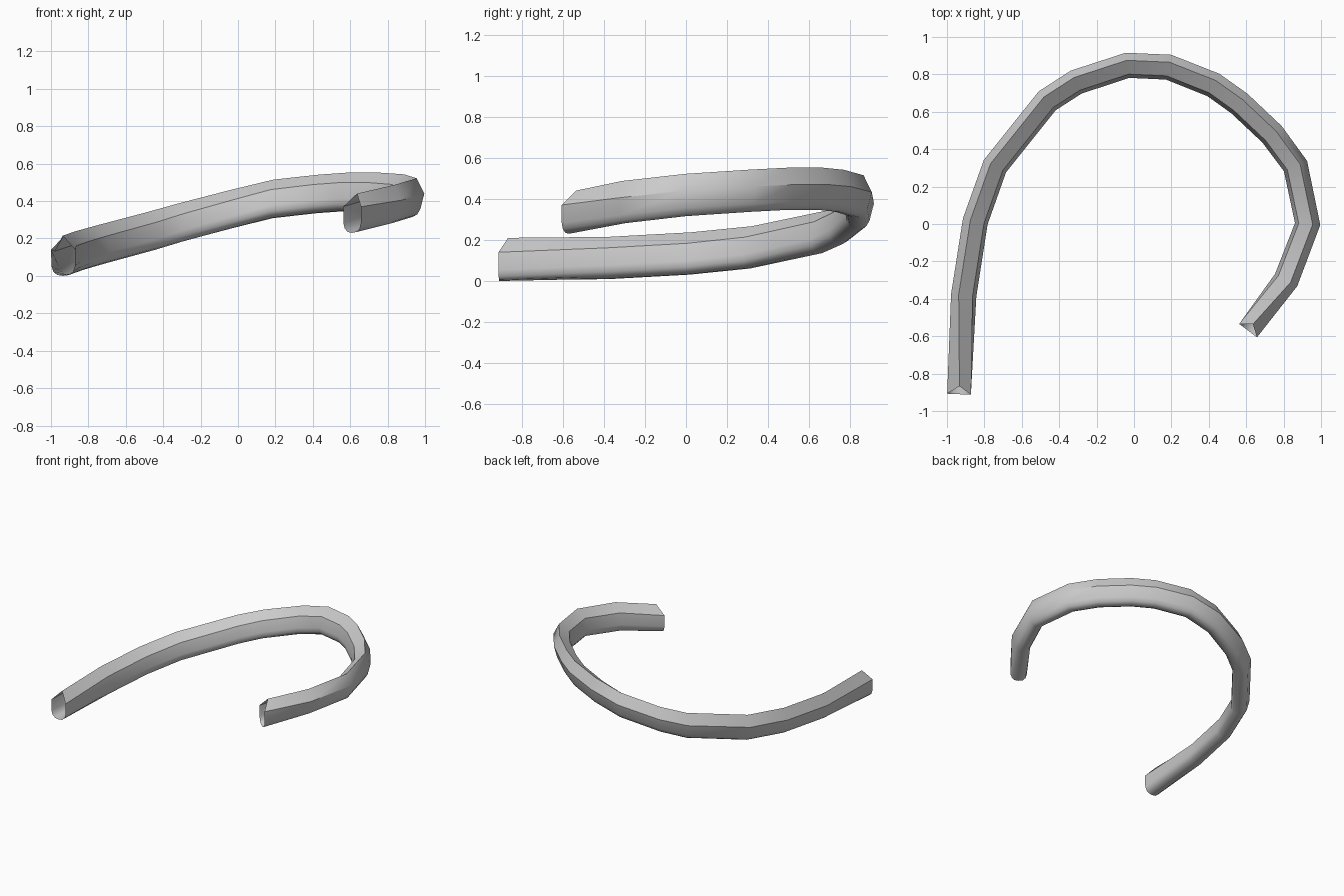
import bpy, bmesh, math
from mathutils import Vector

if "Cube" in bpy.data.objects:
    bpy.data.objects.remove(bpy.data.objects["Cube"])

# Path stations: x, y, height of the underside
path = [(-.935, -.91, 0), (-.912, -.38, .008), (-.85, .015, .03), (-.745, .31, .06),
        (-.465, .66, .135), (-.31, .76, .18), (-.035, .85, .253), (.185, .84, .308),
        (.425, .745, .335), (.565, .645, .345), (.74, .48, .345), (.865, .31, .336),
        (.93, 0, .315), (.815, -.30, .28), (.61, -.57, .23)]

# Half of the cross-section: round bottom, upright side, pointed ridge
half = [(.032, .005), (.053, .023), (.063, .053), (.064, .14)]
profile = [(0, 0)] + half + [(0, .21)] + [(-u, v) for u, v in reversed(half)]
RIDGE, MID = 5, .105

bm = bmesh.new()
rings = []
n = len(path)
pts = [Vector((x, y, 0)) for x, y, z in path]
for i, (x, y, z) in enumerate(path):
    a = (pts[i] - pts[max(i - 1, 0)]).normalized()
    b = (pts[min(i + 1, n - 1)] - pts[i]).normalized()
    tangent = (a + b).normalized()
    inward = Vector((tangent.y, -tangent.x, 0))
    end = i in (0, n - 1)
    # The band leans outwards between its two upright ends
    roll = 0 if end else math.radians(14)
    width = 1 if i == 0 else .93
    c, s = math.cos(roll), math.sin(roll)
    ring = []
    for k, (u, v) in enumerate(profile):
        u, v = u * width, v - MID
        p = Vector((x, y, z + MID)) + inward * (u * c - v * s)
        p.z += u * s + v * c
        if end and k == RIDGE:  # ridge is cut back at both open ends
            p += tangent * (.043 if i == 0 else -.043)
        ring.append(bm.verts.new(p))
    rings.append(ring)

m = len(profile)
for r0, r1 in zip(rings, rings[1:]):
    for k in range(m):
        j = (k + 1) % m
        bm.faces.new((r0[k], r0[j], r1[j], r1[k]))
bmesh.ops.recalc_face_normals(bm, faces=bm.faces)
mesh = bpy.data.meshes.new("curved_band")
bm.to_mesh(mesh)
bm.free()

# Curved open-ended band
band = bpy.data.objects.new("curved_band", mesh)
bpy.context.collection.objects.link(band)
bpy.context.view_layer.objects.active = band
band.select_set(True)
bpy.ops.object.shade_smooth_by_angle(angle=math.radians(40))
